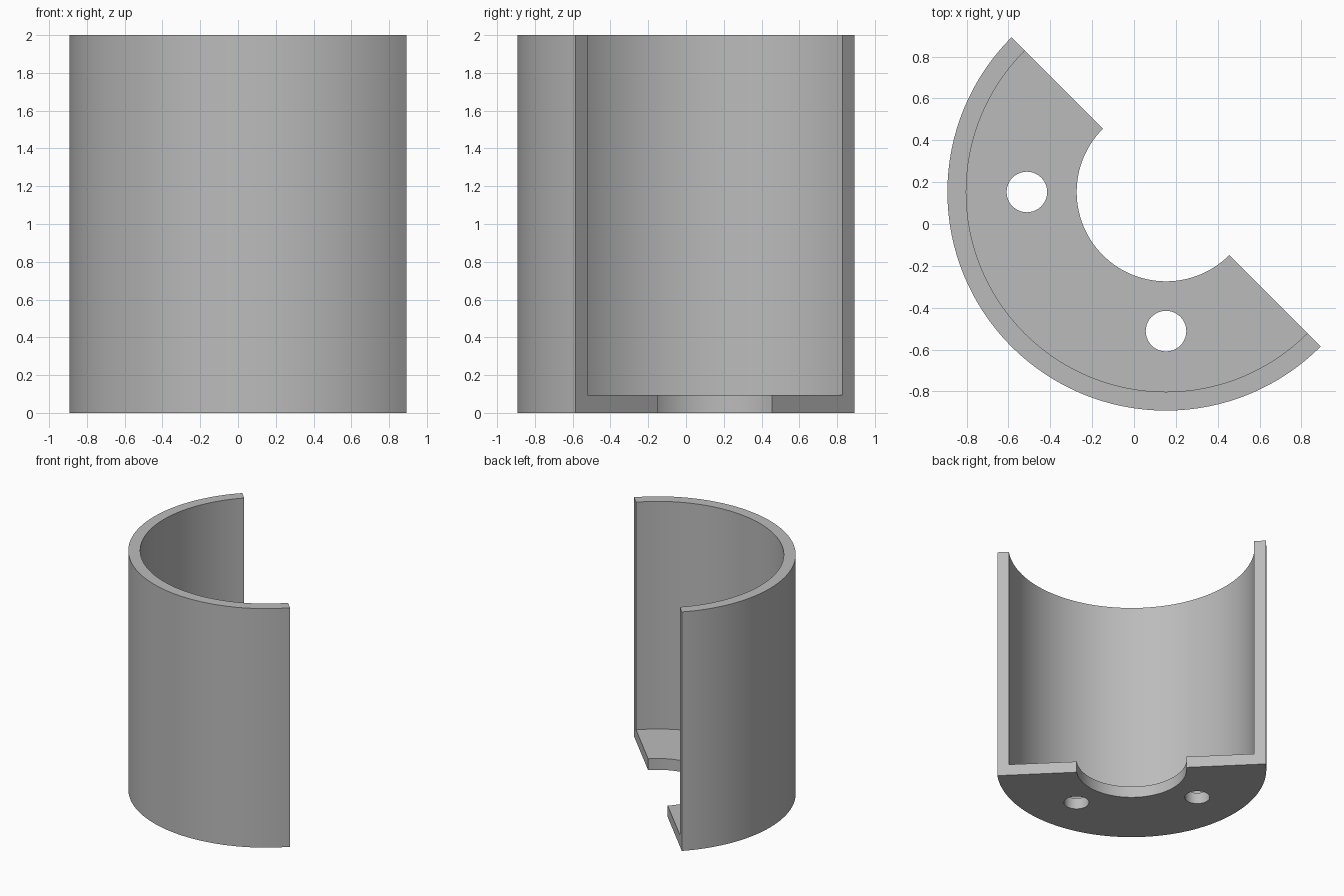
import bpy
import bmesh
from math import cos, sin, pi, radians
from mathutils import Vector, Matrix

cube = bpy.data.objects.get("Cube")
if cube:
    bpy.data.objects.remove(cube, do_unlink=True)

# Dimensions
HEIGHT, FLOOR = 2.0, 0.095
OUTER, INNER, BORE = 1.045, 0.955, 0.427
HOLE_RADIUS, HOLE_RING = 0.097, 0.665
AXIS = Vector((0.153, 0.153, 0))
START = radians(135)
STEPS = 64

grey = bpy.data.materials.new("plain grey")
grey.use_nodes = True
colour = (0.5, 0.5, 0.5, 1)
grey.diffuse_color = colour
grey.node_tree.nodes["Principled BSDF"].inputs["Base Color"].default_value = colour


def add_object(name, bm):
    bmesh.ops.recalc_face_normals(bm, faces=bm.faces)
    mesh = bpy.data.meshes.new(name)
    bm.to_mesh(mesh)
    bm.free()
    obj = bpy.data.objects.new(name, mesh)
    bpy.context.collection.objects.link(obj)
    mesh.materials.append(grey)
    return obj


# Half shell: L-shaped section of wall and floor swept through half a turn
section = [(BORE, 0), (OUTER, 0), (OUTER, HEIGHT),
           (INNER, HEIGHT), (INNER, FLOOR), (BORE, FLOOR)]
bm = bmesh.new()
rings = []
for i in range(STEPS + 1):
    a = START + pi * i / STEPS
    rings.append([bm.verts.new(AXIS + Vector((r * cos(a), r * sin(a), z)))
                  for r, z in section])
for near, far in zip(rings, rings[1:]):
    for k in range(len(section)):
        n = (k + 1) % len(section)
        bm.faces.new((near[k], near[n], far[n], far[k]))
bm.faces.new(rings[0])
bm.faces.new(rings[-1])
shell = add_object("half_shell", bm)

# Screw holes through the floor
bm = bmesh.new()
for a in (pi, 1.5 * pi):
    place = AXIS + Vector((HOLE_RING * cos(a), HOLE_RING * sin(a), FLOOR / 2))
    bmesh.ops.create_cone(bm, cap_ends=True, segments=40, radius1=HOLE_RADIUS,
                          radius2=HOLE_RADIUS, depth=FLOOR * 3,
                          matrix=Matrix.Translation(place))
cutter = add_object("hole_cutter", bm)
cutter.hide_render = True

cut = shell.modifiers.new("screw holes", "BOOLEAN")
cut.operation = "DIFFERENCE"
cut.solver = "EXACT"
cut.object = cutter
bpy.ops.object.select_all(action="DESELECT")
shell.select_set(True)
bpy.context.view_layer.objects.active = shell
bpy.ops.object.modifier_apply(modifier=cut.name)
bpy.data.objects.remove(cutter, do_unlink=True)

# Smooth curved walls, crisp edges
bpy.ops.object.shade_smooth_by_angle(angle=radians(30))
